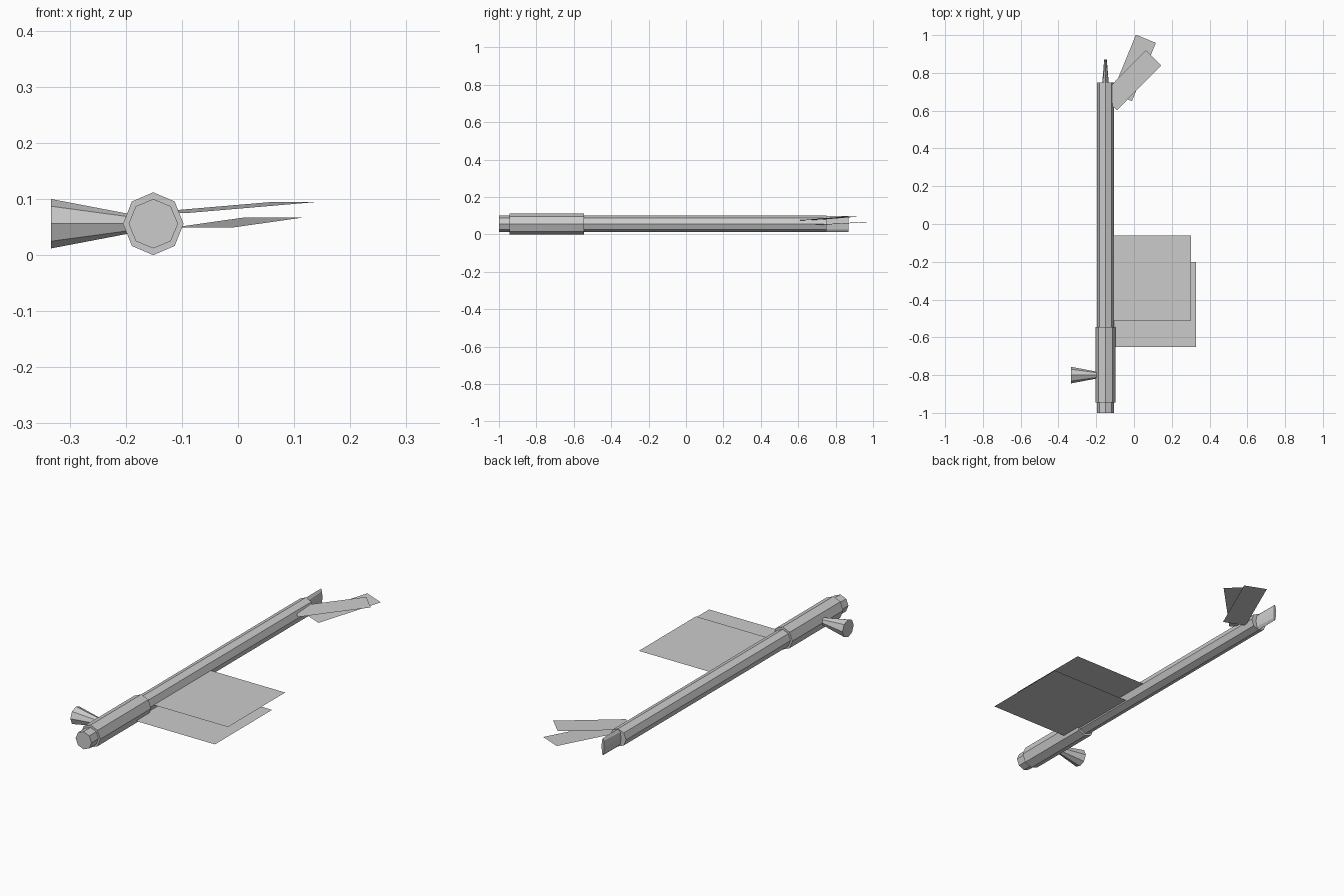
import bpy, bmesh, math
from mathutils import Vector

if "Cube" in bpy.data.objects:
    bpy.data.objects.remove(bpy.data.objects["Cube"])

CX, CZ = -0.151, 0.056


def new_object(name, bm):
    mesh = bpy.data.meshes.new(name)
    bm.to_mesh(mesh)
    bm.free()
    obj = bpy.data.objects.new(name, mesh)
    bpy.context.collection.objects.link(obj)
    return obj


def octagon_loft(name, rings, origin, along, across):
    """Rings are (distance, half width, half height); a vertex points up."""
    bm = bmesh.new()
    loops = []
    for d, rw, rh in rings:
        loop = []
        for i in range(8):
            a = i * math.pi / 4
            p = Vector(origin) + Vector(along) * d + Vector(across) * (rw * math.cos(a))
            p.z += rh * math.sin(a)
            loop.append(bm.verts.new(p))
        loops.append(loop)
    for lo, hi in zip(loops, loops[1:]):
        for i in range(8):
            j = (i + 1) % 8
            bm.faces.new((lo[i], lo[j], hi[j], hi[i]))
    bm.faces.new(loops[0])
    bm.faces.new(loops[-1])
    bmesh.ops.recalc_face_normals(bm, faces=bm.faces[:])
    return new_object(name, bm)


def sheet(name, corners):
    bm = bmesh.new()
    face = bm.faces.new([bm.verts.new(c) for c in corners])
    face.normal_update()
    if face.normal.z < 0:
        face.normal_flip()
    return new_object(name, bm)


Y, X = (0, 1, 0), (1, 0, 0)

# Long shaft ending in a flattened blade-like mouth
octagon_loft("shaft", [(-1, .044, .044), (.75, .044, .044),
                       (.75, .017, .043), (.87, .007, .043)], (CX, 0, CZ), Y, X)
# Thicker grip sleeve
octagon_loft("sleeve", [(-.945, .054, .056), (-.545, .054, .056)], (CX, 0, CZ), Y, X)
# Flared side stub
octagon_loft("side_stub", [(.03, .015, .015), (.182, .044, .044)], (CX, -.8, CZ), (-1, 0, 0), Y)


# Large flat square panels
def square(name, x, y, z, s=.45):
    sheet(name, [(x, y, z), (x + s, y, z), (x + s, y + s, z), (x, y + s, z)])


square("upper_panel", -.148, -.51, .057)
square("lower_panel", -.122, -.65, .031)


# Small tilted leaves near the mouth
def leaf(name, root, heading, z0, z1, length=.334, width=.114):
    a = math.radians(heading)
    d = Vector((math.cos(a), math.sin(a))) * length
    w = Vector((-d.y, d.x)).normalized() * width
    r = Vector(root)
    sheet(name, [(*r, z0), (*(r + d), z1), (*(r + d + w), z1), (*(r + w), z0)])


leaf("upper_leaf", (-.091, .602), 45.3, .075, .095)
leaf("lower_leaf", (-.011, .65), 67.7, .049, .067)
